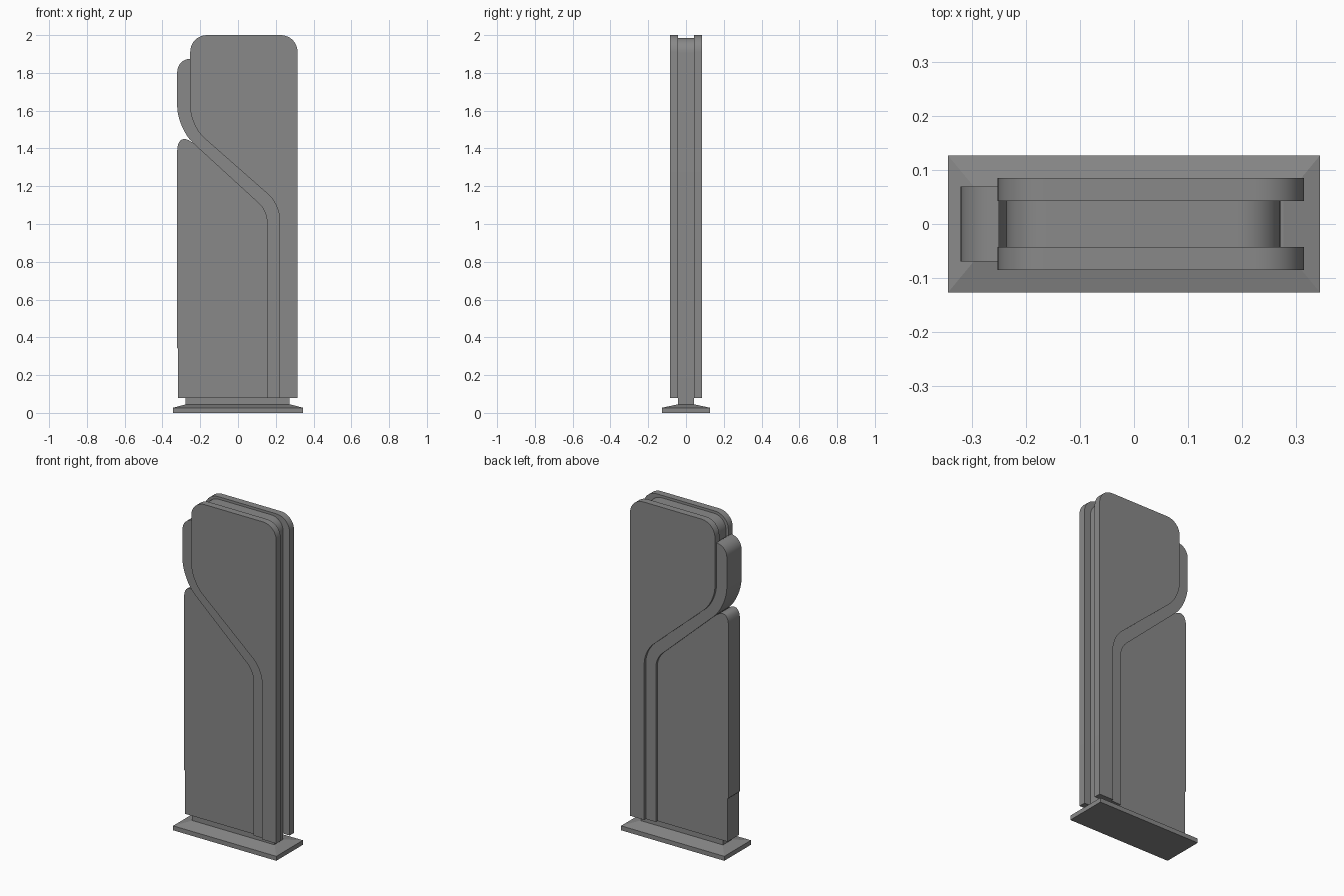
import bpy
import bmesh
from mathutils import Vector

if "Cube" in bpy.data.objects:
    bpy.data.objects.remove(bpy.data.objects["Cube"], do_unlink=True)

grey = bpy.data.materials.new("mid grey")
grey.use_nodes = True
COLOUR = (0.25, 0.25, 0.25, 1)
grey.diffuse_color = COLOUR
grey.node_tree.nodes["Principled BSDF"].inputs["Base Color"].default_value = COLOUR


def rounded(corners, steps=10):
    """Outline from (x, z, setback) corners, each softened by a curve."""
    pts = []
    n = len(corners)
    for i, (x, z, r) in enumerate(corners):
        c = Vector((x, z))
        if not r:
            pts.append(c)
            continue
        before = Vector(corners[i - 1][:2])
        after = Vector(corners[(i + 1) % n][:2])
        a = c + (before - c).normalized() * r
        b = c + (after - c).normalized() * r
        p, q = a.lerp(c, 0.57), b.lerp(c, 0.57)
        for k in range(steps + 1):
            t = k / steps
            s = 1 - t
            pts.append(a * s**3 + p * 3 * s * s * t + q * 3 * s * t * t + b * t**3)
    return pts


def finish(name, bm):
    bmesh.ops.recalc_face_normals(bm, faces=bm.faces[:])
    mesh = bpy.data.meshes.new(name)
    bm.to_mesh(mesh)
    bm.free()
    mesh.materials.append(grey)
    obj = bpy.data.objects.new(name, mesh)
    bpy.context.collection.objects.link(obj)
    bpy.ops.object.select_all(action="DESELECT")
    bpy.context.view_layer.objects.active = obj
    obj.select_set(True)
    bpy.ops.object.shade_smooth_by_angle()
    return obj


def slab(name, corners, y0, y1):
    """Extrude a front outline from y0 to y1."""
    bm = bmesh.new()
    face = bm.faces.new([bm.verts.new((p.x, y0, p.y)) for p in rounded(corners)])
    ext = bmesh.ops.extrude_face_region(bm, geom=[face])
    verts = [v for v in ext["geom"] if isinstance(v, bmesh.types.BMVert)]
    bmesh.ops.translate(bm, verts=verts, vec=(0, y1 - y0, 0))
    return finish(name, bm)


BOTTOM, LEFT, RIGHT = 0.08, -0.322, 0.315

# The two S-shaped seams, from top to bottom
upper_seam = [(-0.253, 1.52, 0.1), (0.22, 1.104, 0.08), (0.22, BOTTOM, 0)]
lower_seam = [(LEFT, 1.505, 0.12), (0.153, 1.07, 0.055), (0.153, BOTTOM, 0)]

# Outer panels, front and back
panel = [(-0.253, 2.0, 0.09)] + upper_seam + [(RIGHT, BOTTOM, 0), (RIGHT, 2.0, 0.09)]
slab("front_panel", panel, -0.085, -0.043)
slab("back_panel", panel, 0.043, 0.085)

# Recessed S-shaped strip
slab("curved_strip",
     upper_seam + lower_seam[::-1] + [(LEFT, 1.875, 0.072), (-0.253, 1.875, 0)],
     -0.07, 0.07)

# Thinner lower body, with a slight step near its foot
slab("lower_body",
     lower_seam + [(-0.317, BOTTOM, 0), (-0.317, 0.34, 0), (LEFT, 0.345, 0)],
     -0.055, 0.055)

# Core between the panels, and the plinth below it
slab("core", [(-0.237, 1.985, 0.08), (-0.237, 0.09, 0),
              (0.272, 0.09, 0), (0.272, 1.985, 0.08)], -0.043, 0.043)
slab("plinth", [(-0.277, 0.1, 0), (-0.277, 0.03, 0),
                (0.272, 0.03, 0), (0.272, 0.1, 0)], -0.042, 0.042)

# Base plate with a sloping top
bm = bmesh.new()
rings = []
for hx, hy, z in [(0.345, 0.127, 0), (0.345, 0.127, 0.027), (0.277, 0.045, 0.045)]:
    rings.append([bm.verts.new((sx * hx, sy * hy, z))
                  for sx, sy in [(-1, -1), (1, -1), (1, 1), (-1, 1)]])
for low, high in zip(rings, rings[1:]):
    for i in range(4):
        j = (i + 1) % 4
        bm.faces.new((low[i], low[j], high[j], high[i]))
bm.faces.new(rings[0])
bm.faces.new(rings[-1])
base = finish("base_plate", bm)
for poly in base.data.polygons:
    poly.use_smooth = False
